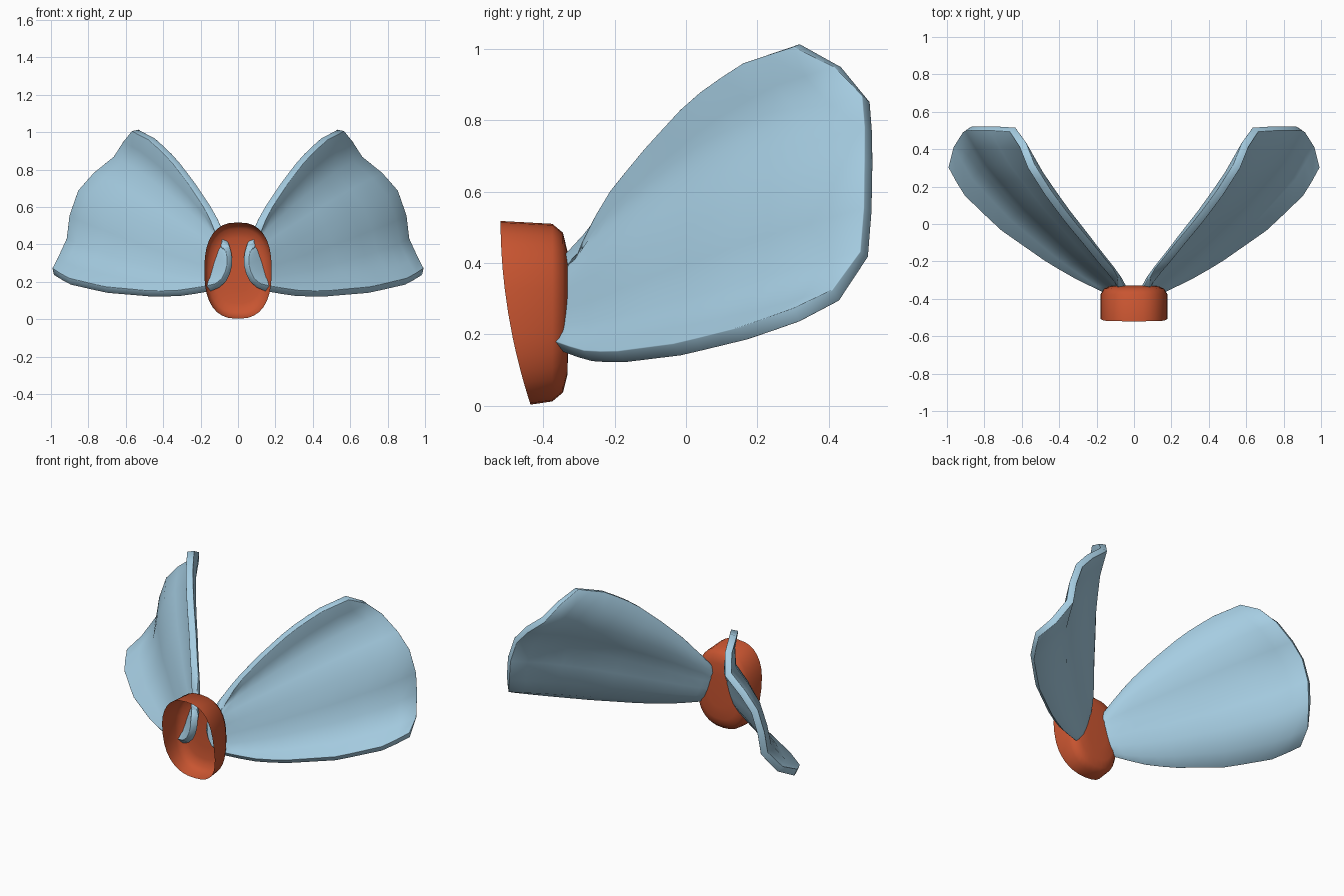
import bpy, bmesh, math
from mathutils import Vector

if "Cube" in bpy.data.objects:
    bpy.data.objects.remove(bpy.data.objects["Cube"])


def material(name, rgb):
    m = bpy.data.materials.new(name)
    m.diffuse_color = (*rgb, 1)
    m.use_nodes = True
    m.node_tree.nodes["Principled BSDF"].inputs["Base Color"].default_value = m.diffuse_color
    return m


orange = material("burnt orange", (0.58, 0.09, 0.03))
blue = material("pale blue", (0.38, 0.61, 0.76))


def grid_object(name, rows, mat, closed=False, cap=False):
    """Skin rows of points into a mesh object."""
    bm = bmesh.new()
    vs = [[bm.verts.new(p) for p in row] for row in rows]
    n = len(rows[0])
    for a, b in zip(vs, vs[1:]):
        for i in range(n if closed else n - 1):
            j = (i + 1) % n
            bm.faces.new((a[i], a[j], b[j], b[i]))
    if cap:
        bm.faces.new(vs[-1])
    bmesh.ops.recalc_face_normals(bm, faces=bm.faces)
    me = bpy.data.meshes.new(name)
    bm.to_mesh(me)
    bm.free()
    me.materials.append(mat)
    for p in me.polygons:
        p.use_smooth = True
    ob = bpy.data.objects.new(name, me)
    bpy.context.collection.objects.link(ob)
    return ob


# Hollow cup, open to the front with a slanted curved rim
def ring(y, hw, z0, z1, n=32):
    pts = []
    for i in range(n):
        a = 2 * math.pi * i / n
        c, s = math.cos(a), math.sin(a)
        x = hw * math.copysign(abs(c) ** 0.8, c)
        z = (z0 + z1) / 2 + (z1 - z0) / 2 * math.copysign(abs(s) ** 0.8, s)
        yy = y if y is not None else -0.52 + 0.085 * (1 - z / 0.52) ** 2
        pts.append((x, yy, z))
    return pts


grid_object("cup", [ring(None, 0.18, 0.003, 0.518), ring(-0.375, 0.178, 0.012, 0.51),
                    ring(-0.345, 0.16, 0.037, 0.485), ring(-0.333, 0.13, 0.085, 0.435),
                    ring(-0.33, 0.07, 0.16, 0.36)], orange, closed=True, cap=True)

# Wing boundary curves: lower edge, upper edge, root and wavy tip
lower = [(.155, -.355, .165), (.3, -.285, .14), (.45, -.20, .135), (.71, -.02, .158),
         (.91, .17, .205), (.988, .31, .255)]
upper = [(.09, -.335, .40), (.11, -.27, .5), (.17, -.2, .61), (.25, -.1, .73),
         (.35, .02, .86), (.455, .16, .96), (.55, .31, 1.01)]
root = [(.155, -.355, .165), (.11, -.37, .18), (.075, -.378, .21), (.055, -.38, .25),
        (.045, -.38, .29), (.045, -.375, .33), (.05, -.36, .36), (.065, -.35, .385),
        (.09, -.335, .40)]
tip = [(.988, .31, .255), (.955, .42, .31), (.90, .50, .425), (.885, .51, .55),
       (.84, .512, .68), (.76, .512, .77), (.65, .505, .86), (.595, .425, .95),
       (.55, .31, 1.01)]


def along(pts, t):
    """Point at fraction t of a polyline's length."""
    p = [Vector(q) for q in pts]
    seg = [(b - a).length for a, b in zip(p, p[1:])]
    d = t * sum(seg)
    for a, b, s in zip(p, p[1:], seg):
        if d <= s + 1e-9:
            return a.lerp(b, d / s)
        d -= s
    return p[-1]


# Blend the four edges into one folded surface
rows = []
N = 12
for k in range(N + 1):
    u = k / N
    lo, up = along(lower, u), along(upper, u)
    row = []
    for i in range(len(tip)):
        v = i / (len(tip) - 1)
        r, t = Vector(root[i]), Vector(tip[i])
        corners = (Vector(root[0]).lerp(Vector(tip[0]), u)).lerp(
            Vector(root[-1]).lerp(Vector(tip[-1]), u), v)
        row.append(lo.lerp(up, v) + r.lerp(t, u) - corners)
    rows.append(row)

wings = grid_object("wings", rows, blue)
s = wings.modifiers.new("thickness", "SOLIDIFY")
s.thickness = 0.042
s.offset = 0
b = wings.modifiers.new("soft_edge", "BEVEL")
b.width = 0.012
b.segments = 2
b.limit_method = "ANGLE"
b.angle_limit = math.radians(50)
wings.modifiers.new("other_side", "MIRROR").use_mirror_merge = False
